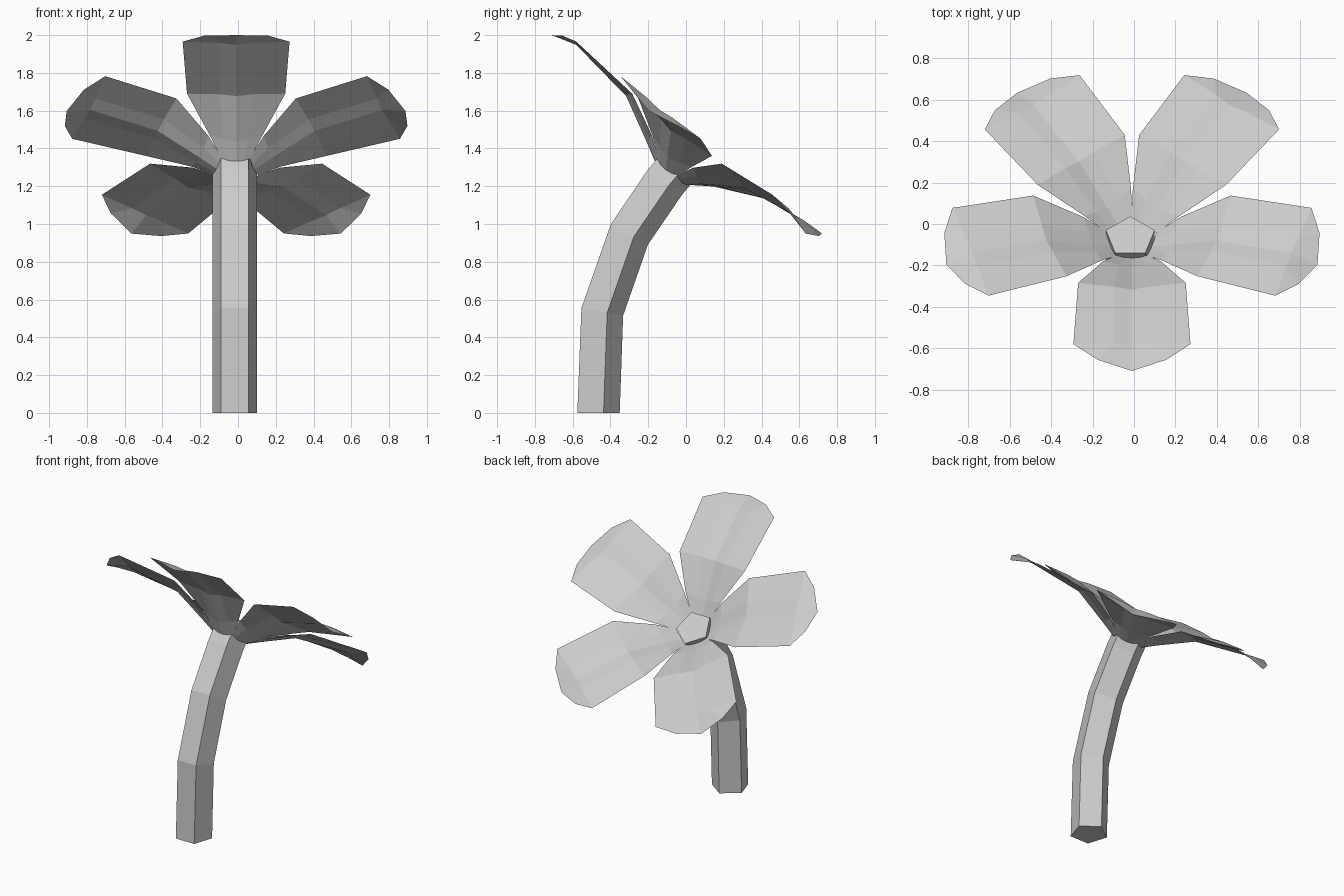
import bpy
from math import sin, cos, radians, pi
from mathutils import Vector, Matrix

if "Cube" in bpy.data.objects:
    bpy.data.objects.remove(bpy.data.objects["Cube"])


def make_object(name, verts, faces):
    mesh = bpy.data.meshes.new(name)
    mesh.from_pydata(verts, [], faces)
    mesh.update()
    obj = bpy.data.objects.new(name, mesh)
    bpy.context.collection.objects.link(obj)
    return obj


# Stem: five-sided tube along a bent path of (y, z, lean in degrees)
path = [(-0.475, 0, 0), (-0.455, 0.537, 10), (-0.31, 0.951, 29),
        (-0.122, 1.227, 36), (-0.06, 1.30, 38)]
verts = []
for y, z, lean in path:
    turn = Matrix.Rotation(radians(-lean), 3, 'X')
    for i in range(5):
        a = pi / 2 + i * 2 * pi / 5
        verts.append(Vector((-0.018, y, z)) + turn @ Vector((0.124 * cos(a), 0.124 * sin(a), 0)))
faces = [(5 * k + i, 5 * k + (i + 1) % 5, 5 * k + 5 + (i + 1) % 5, 5 * k + 5 + i)
         for k in range(len(path) - 1) for i in range(5)]
top = 5 * (len(path) - 1)
faces += [(4, 3, 2, 1, 0), tuple(range(top, top + 5))]
make_object("stem", verts, faces)

# Petal half: rows of (distance, height, sideways) from crease to edge
rows = [
    [(0.10, -0.04, 0), (0.10, -0.035, 0.04), (0.10, -0.02, 0.075)],
    [(0.20, 0.015, 0), (0.20, 0.035, 0.065), (0.20, 0.06, 0.14)],
    [(0.435, 0.139, 0), (0.43, 0.155, 0.085), (0.417, 0.169, 0.26)],
    [(0.81, 0.19, 0), (0.815, 0.20, 0.09), (0.82, 0.204, 0.283)],
    [(0.943, 0.151, 0), (0.90, 0.183, 0.165), (0.82, 0.204, 0.283)],
]
grid = []
for row in rows:
    mirrored = [(r, h, -s) for r, h, s in reversed(row[1:])]
    grid += mirrored + row
quads = [(5 * k + i, 5 * k + i + 1, 5 * k + i + 6, 5 * k + i + 5)
         for k in range(len(rows) - 1) for i in range(4)]

# Five petals around the tilted flower head, the first one to the front
tilt = Matrix.Translation((-0.01, -0.06, 1.30)) @ Matrix.Rotation(radians(-38), 4, 'X')
for n in range(5):
    place = tilt @ Matrix.Rotation(n * 2 * pi / 5, 4, 'Z')
    petal = make_object(f"petal_{n + 1}", [place @ Vector((s, -r, h)) for r, h, s in grid],
                        [tuple(reversed(q)) for q in quads])
    petal.data.validate()
    # Weld the doubled corner points and face the petal upward
    import bmesh
    bm = bmesh.new()
    bm.from_mesh(petal.data)
    bmesh.ops.remove_doubles(bm, verts=bm.verts, dist=0.0005)
    bm.normal_update()
    up = place.to_3x3() @ Vector((0, 0, 1))
    for f in bm.faces:
        if f.normal.dot(up) < 0:
            f.normal_flip()
    bm.to_mesh(petal.data)
    bm.free()
